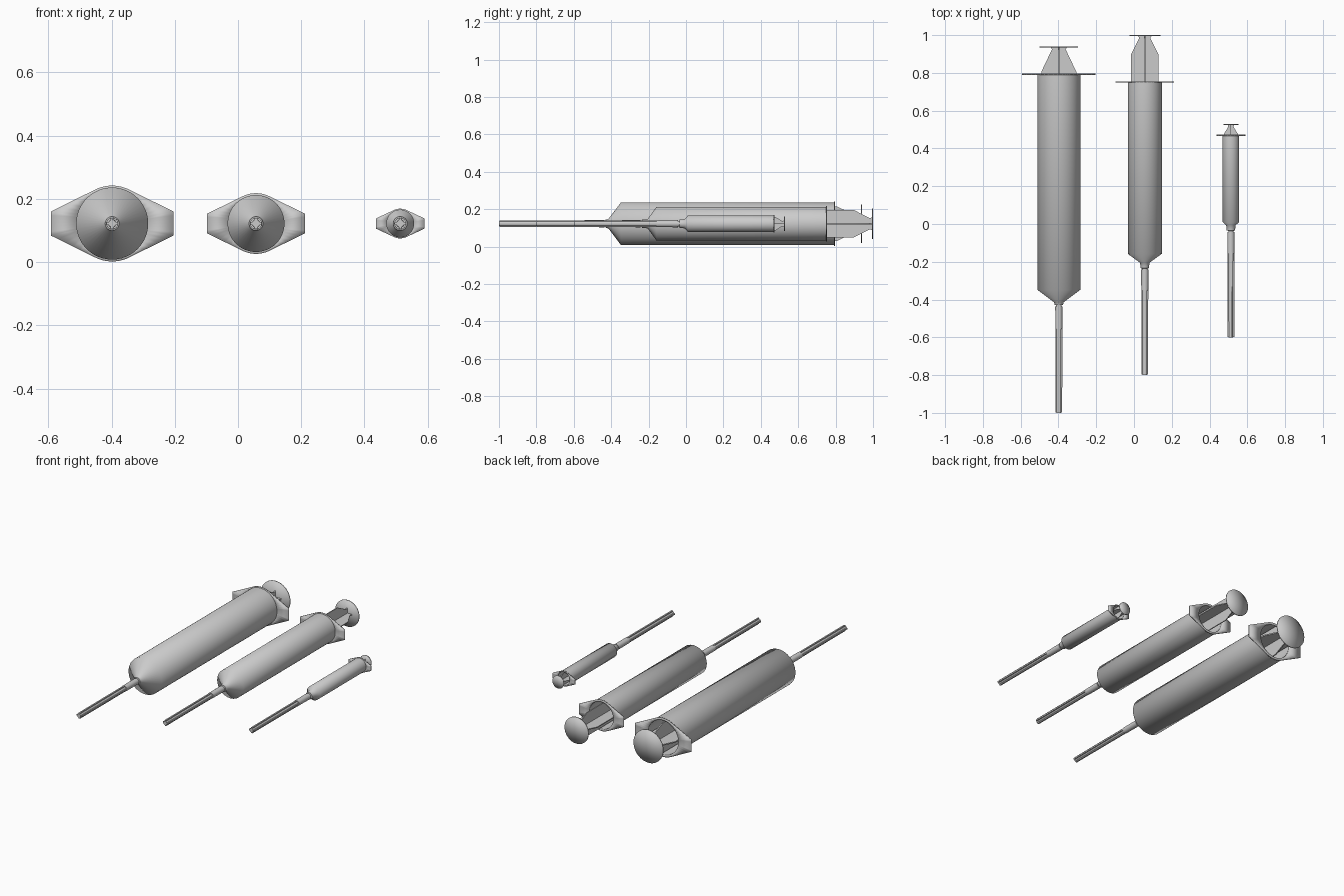
import bpy, bmesh, math

if "Cube" in bpy.data.objects:
    bpy.data.objects.remove(bpy.data.objects["Cube"])

Z = 0.122   # height of every syringe axis


def finish(bm, name, loc, angle=None):
    bmesh.ops.remove_doubles(bm, verts=bm.verts, dist=1e-5)
    bmesh.ops.recalc_face_normals(bm, faces=bm.faces)
    me = bpy.data.meshes.new(name)
    bm.to_mesh(me)
    bm.free()
    ob = bpy.data.objects.new(name, me)
    bpy.context.collection.objects.link(ob)
    ob.location = loc
    bpy.ops.object.select_all(action='DESELECT')
    ob.select_set(True)
    bpy.context.view_layer.objects.active = ob
    if angle is None:
        bpy.ops.object.shade_smooth()
    else:
        bpy.ops.object.shade_smooth_by_angle(angle=math.radians(angle))
    return ob


def lathe(name, x, profile, n=48, angle=None):
    """Revolve (radius, y) points about the y axis."""
    bm = bmesh.new()
    vs = [bm.verts.new((r, y, 0)) for r, y in profile]
    es = [bm.edges.new(p) for p in zip(vs, vs[1:])]
    bmesh.ops.spin(bm, geom=vs + es, cent=(0, 0, 0), axis=(0, 1, 0),
                   angle=math.tau, steps=n)
    return finish(bm, name, (x, 0, Z), angle)


def flange(name, x, y, r, r_in, half_w, half_h, t=0.006):
    """Finger grip: round middle drawn out to two blunt tips, with a round hole."""
    # angle where the straight side leaves the circle (tangent from the tip corner)
    d = math.hypot(half_w, half_h)
    a0 = math.atan2(half_h, half_w) + math.acos(min(1, r / d))
    top = [(half_w, half_h)]
    top += [(r * math.cos(a), r * math.sin(a))
            for a in (a0 + (math.pi - 2 * a0) * i / 12 for i in range(13))]
    top.append((-half_w, half_h))
    outline = top + [(-px, -pz) for px, pz in top]
    # extra points along the straight edges so the hole stays round
    pts = []
    for (ax, az), (bx, bz) in zip(outline, outline[1:] + outline[:1]):
        k = 6 if math.hypot(ax - bx, az - bz) > r * 0.3 else 1
        pts += [(ax + (bx - ax) * i / k, az + (bz - az) * i / k) for i in range(k)]
    bm = bmesh.new()
    rings = []
    for yy, inner in ((y - t, 0), (y, 0), (y, 1), (y - t, 1)):
        ring = []
        for px, pz in pts:
            s = r_in / math.hypot(px, pz) if inner else 1
            ring.append(bm.verts.new((px * s, yy, pz * s)))
        rings.append(ring)
    m = len(pts)
    for a, b in zip(rings, rings[1:] + rings[:1]):
        for i in range(m):
            j = (i + 1) % m
            bm.faces.new((a[i], a[j], b[j], b[i]))
    finish(bm, name, (x, 0, Z))


def ribs(name, x, profile, t):
    """Two crossed plates; profile is (half width, y) along one side."""
    bm = bmesh.new()
    for k in range(2):
        side = profile + [(-w, y) for w, y in reversed(profile)]
        layers = [[bm.verts.new((w, y, s) if k == 0 else (s, y, w))
                   for w, y in side] for s in (-t / 2, t / 2)]
        bm.faces.new(layers[0])
        bm.faces.new(layers[1])
        n = len(side)
        for i in range(n):
            j = (i + 1) % n
            bm.faces.new((layers[0][i], layers[0][j], layers[1][j], layers[1][i]))
    finish(bm, name, (x, 0, Z), 30)


def syringe(size, x, r, grip, y_grip, y_shoulder, y_cone, y_hub,
            y_needle, y_tip, rib_w, y_taper, neck, y_end, thumb_r):
    ri = r * 0.93
    # hollow barrel with soft conical shoulder, collar and narrower nozzle
    lathe(size + "_barrel", x, [(ri, y_grip), (r, y_grip), (r, y_shoulder),
                                (0.025, y_cone), (0.022, y_hub + 0.008),
                                (0.014, y_hub + 0.007), (0.014, y_hub - 0.01),
                                (0, y_hub - 0.01), (0, y_cone + 0.02),
                                (ri, y_shoulder + 0.02), (ri, y_grip)], angle=60)
    flange(size + "_finger_grip", x, y_grip + 0.003, grip[1], ri, grip[0], grip[2])
    # stopper and crossed plunger ribs
    y_stop = y_shoulder + (y_grip - y_shoulder) * 0.6
    lathe(size + "_stopper", x, [(0, y_stop), (ri, y_stop),
                                 (ri, y_stop + 0.05), (0, y_stop + 0.05)], angle=30)
    ribs(size + "_plunger", x, [(rib_w, y_stop + 0.04), (rib_w, y_taper),
                                (neck, y_end - 0.016), (neck * 1.25, y_end - 0.003)],
         rib_w * 0.08)
    lathe(size + "_thumb_disc", x, [(0, y_end - 0.006), (thumb_r, y_end - 0.006),
                                    (thumb_r, y_end), (0, y_end)])
    # needle hub and ribbed needle cover
    lathe(size + "_needle_hub", x, [(0, y_hub), (0.0190, y_hub), (0.0185, y_needle),
                                    (0, y_needle)], 24, 30)
    lathe(size + "_needle_cover", x, [(0, y_needle + 0.01), (0.0135, y_needle + 0.01),
                                      (0.012, y_tip), (0, y_tip)], 16, 50)
    ribs(size + "_cover_ribs", x, [(0.0180, y_tip + 0.003), (0.0185, y_needle + 0.005)],
         0.009)


syringe("large", -0.398, 0.114, (0.194, 0.12, 0.038), 0.793, -0.348, -0.415, -0.437,
        -0.555, -1.0, 0.093, 0.805, 0.036, 0.941, 0.102)
syringe("medium", 0.057, 0.090, (0.155, 0.096, 0.031), 0.752, -0.158, -0.205, -0.242,
        -0.352, -0.8, 0.073, 0.898, 0.029, 1.0, 0.082)
syringe("small", 0.513, 0.044, (0.077, 0.047, 0.016), 0.470, 0.010, -0.006, -0.043,
        -0.157, -0.6, 0.037, 0.477, 0.014, 0.530, 0.039)
